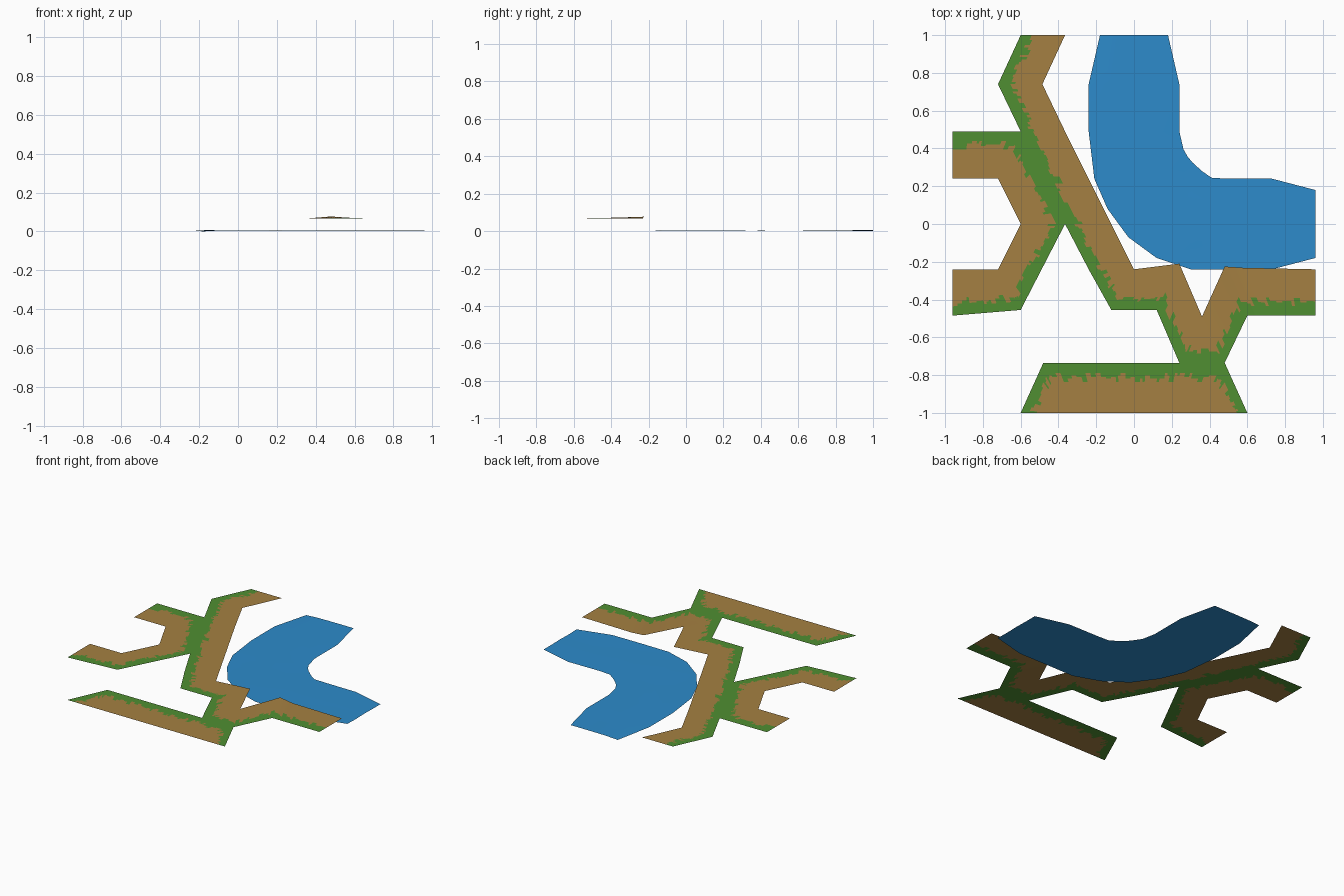
import bpy
import bmesh
import random
from mathutils import Vector

random.seed(4)
cube = bpy.data.objects.get("Cube")
if cube:
    bpy.data.objects.remove(cube)

GROUND = 0.067  # height of the path sheets


def material(name, rgb):
    mat = bpy.data.materials.new(name)
    mat.use_nodes = True
    mat.diffuse_color = (*rgb, 1)
    mat.node_tree.nodes["Principled BSDF"].inputs["Base Color"].default_value = (*rgb, 1)
    return mat


grass = material("grass green", (0.080, 0.275, 0.032))
dirt = material("dirt brown", (0.376, 0.216, 0.054))
water = material("water blue", (0.026, 0.258, 0.597))


def finish(name, bm, mats):
    bmesh.ops.remove_doubles(bm, verts=bm.verts, dist=0.0002)
    mesh = bpy.data.meshes.new(name)
    bm.to_mesh(mesh)
    bm.free()
    for mat in mats:
        mesh.materials.append(mat)
    mesh.shade_smooth()
    obj = bpy.data.objects.new(name, mesh)
    bpy.context.collection.objects.link(obj)


def add_face(bm, points, index):
    face = bm.faces.new([bm.verts.new(p) for p in points])
    face.material_index = index


def path(name, grassy, bare, bump=None):
    """Loft from the grassy edge to the bare edge, with a ragged turf border."""
    outer = [Vector((x, y, GROUND)) for x, y in grassy]
    inner = [Vector((x, y, GROUND)) for x, y in bare]
    if bump is not None:
        inner[bump].z += 0.010
    bm = bmesh.new()
    width = 0.28
    for i in range(len(outer) - 1):
        steps = max(2, round((outer[i + 1] - outer[i]).length / 0.014))
        for s in range(steps):
            if s % 2 == 0 or random.random() < 0.3:
                width = random.choice((0.2, 0.25, 0.28, 0.31, 0.38))
            p0, p1 = (outer[i].lerp(outer[i + 1], t / steps) for t in (s, s + 1))
            b0, b1 = (inner[i].lerp(inner[i + 1], t / steps) for t in (s, s + 1))
            e0, e1 = p0.lerp(b0, width), p1.lerp(b1, width)
            add_face(bm, (p0, p1, e1, e0), 0)
            add_face(bm, (e0, e1, b1, b0), 1)
    finish(name, bm, (grass, dirt))


# Winding path along the river
path("river_path",
     [(-.6, 1), (-.72, .74), (-.6, .49), (-.365, 0), (-.24, -.24), (-.12, -.455),
      (.12, -.455), (.24, -.735), (.48, -.735), (.6, -.485), (.69, -.485), (.96, -.485)],
     [(-.365, 1), (-.485, .74), (-.365, .49), (-.12, 0), (-.02, -.2), (0, -.24),
      (.24, -.21), (.36, -.49), (.36, -.49), (.48, -.225), (.58, -.232), (.96, -.24)],
     bump=9)

# Curved path on the right-hand side of the model
path("side_path",
     [(-.96, -.485), (-.6, -.455), (-.365, 0), (-.6, .49), (-.96, .49)],
     [(-.96, -.24), (-.72, -.24), (-.6, 0), (-.72, .24), (-.96, .24)])

# Straight path across the front
path("front_path",
     [(.6, -1), (.48, -.735), (-.48, -.735), (-.6, -1)],
     [(.38, -1), (.36, -1), (-.36, -1), (-.38, -1)])

# River bend, lofted between its banks with a faint swell
outer_bank = [(-.18, 1), (-.24, .74), (-.24, .49), (-.21, .24), (-.14, .08), (-.03, -.07),
              (.12, -.18), (.3, -.24), (.49, -.24), (.73, -.24), (.96, -.18)]
inner_bank = [(.18, 1), (.24, .74), (.24, .49), (.262, .395), (.285, .355), (.31, .325),
              (.36, .28), (.41, .245), (.49, .24), (.73, .24), (.96, .18)]
COLUMNS = 4
bm = bmesh.new()
rows = []
for row, (a, b) in enumerate(zip(outer_bank, inner_bank)):
    line = []
    for c in range(COLUMNS + 1):
        x, y = Vector(a).lerp(Vector(b), c / COLUMNS)
        z = 0 if row == 0 and c == 0 else random.uniform(0.004, 0.007)
        line.append(bm.verts.new((x, y, z)))
    rows.append(line)
for r0, r1 in zip(rows, rows[1:]):
    for c in range(COLUMNS):
        bm.faces.new((r0[c], r1[c], r1[c + 1], r0[c + 1]))
finish("river", bm, (water,))
